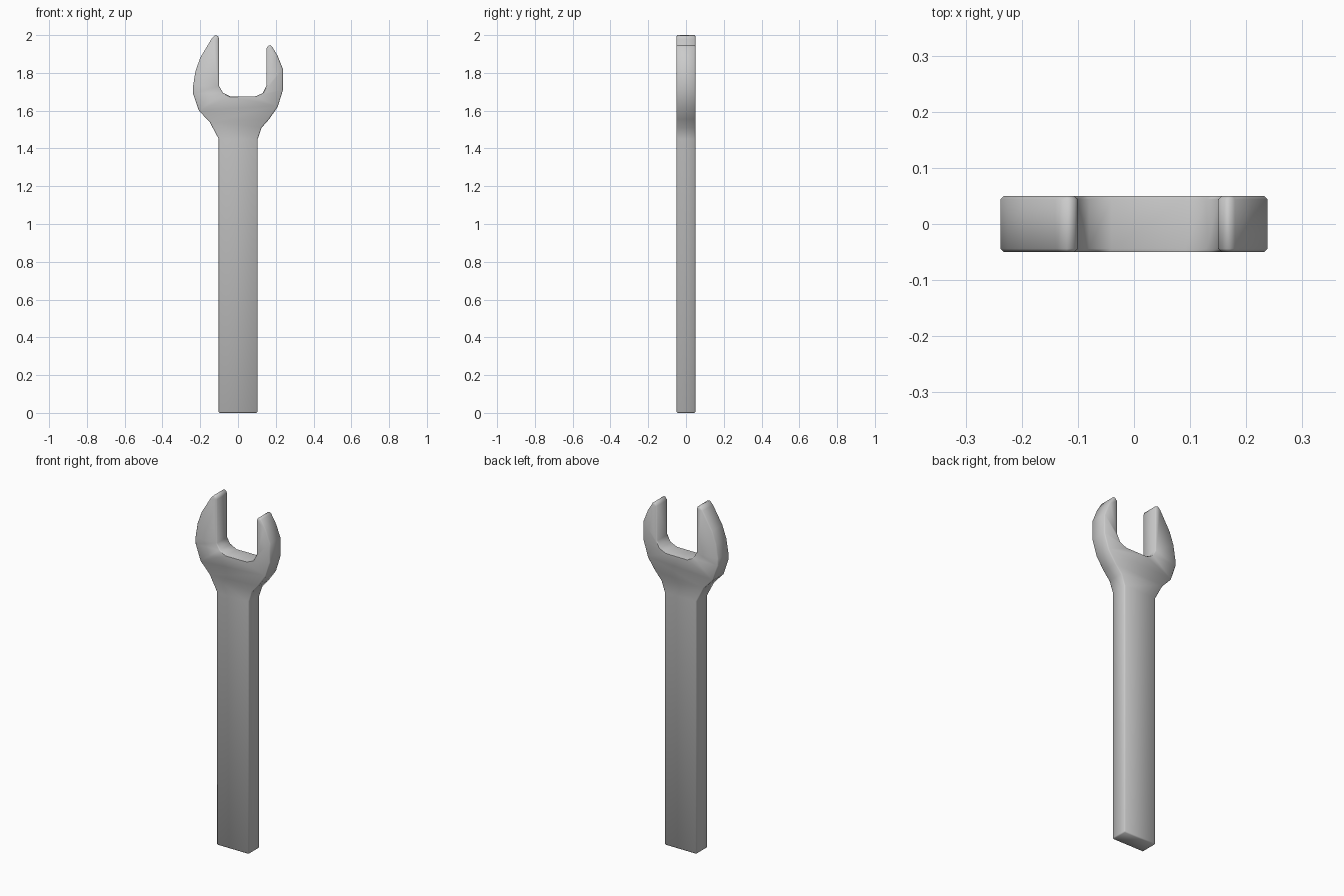
import bpy, bmesh, math

if "Cube" in bpy.data.objects:
    bpy.data.objects.remove(bpy.data.objects["Cube"])

# Wrench silhouette (x, z), clockwise from the lower left corner
OUTLINE = [
    (-.102, 0), (-.102, 1.45), (-.15, 1.54), (-.207, 1.60), (-.238, 1.69),
    (-.238, 1.73), (-.225, 1.81), (-.20, 1.88), (-.14, 1.98), (-.12, 2.0),
    (-.106, 1.995), (-.10, 1.98), (-.10, 1.73), (-.08, 1.695), (-.04, 1.675),
    (.09, 1.675), (.13, 1.692), (.15, 1.73), (.15, 1.93), (.166, 1.95),
    (.18, 1.94), (.21, 1.89), (.238, 1.82), (.238, 1.71), (.21, 1.62),
    (.165, 1.555), (.125, 1.51), (.104, 1.45), (.104, 0),
]
# Cross edges dividing the face into handle, neck and jaw sections
CUTS = [(1, 27), (2, 25), (3, 24), (3, 14), (24, 15), (4, 13),
        (5, 12), (23, 16), (22, 17), (21, 18), (8, 11)]
HALF = 0.05

bm = bmesh.new()
verts = [bm.verts.new((x, -HALF, z)) for x, z in OUTLINE]
bm.faces.new(verts)
for a, b in CUTS:
    bmesh.ops.connect_verts(bm, verts=[verts[a], verts[b]])

# Extrude through the thickness
front = bm.faces[:]
res = bmesh.ops.extrude_face_region(bm, geom=front, use_keep_orig=True)
moved = [g for g in res["geom"] if isinstance(g, bmesh.types.BMVert)]
bmesh.ops.translate(bm, verts=moved, vec=(0, 2 * HALF, 0))
bmesh.ops.recalc_face_normals(bm, faces=bm.faces[:])

mesh = bpy.data.meshes.new("wrench")
bm.to_mesh(mesh)
bm.free()
wrench = bpy.data.objects.new("wrench", mesh)
bpy.context.collection.objects.link(wrench)

# Softened rim
bevel = wrench.modifiers.new("rim", 'BEVEL')
bevel.width = 0.006
bevel.segments = 1
bevel.limit_method = 'ANGLE'
bevel.angle_limit = math.radians(70)
bevel.use_clamp_overlap = False

bpy.context.view_layer.objects.active = wrench
wrench.select_set(True)
bpy.ops.object.modifier_apply(modifier="rim")
bpy.ops.object.shade_smooth_by_angle(angle=math.radians(60))
